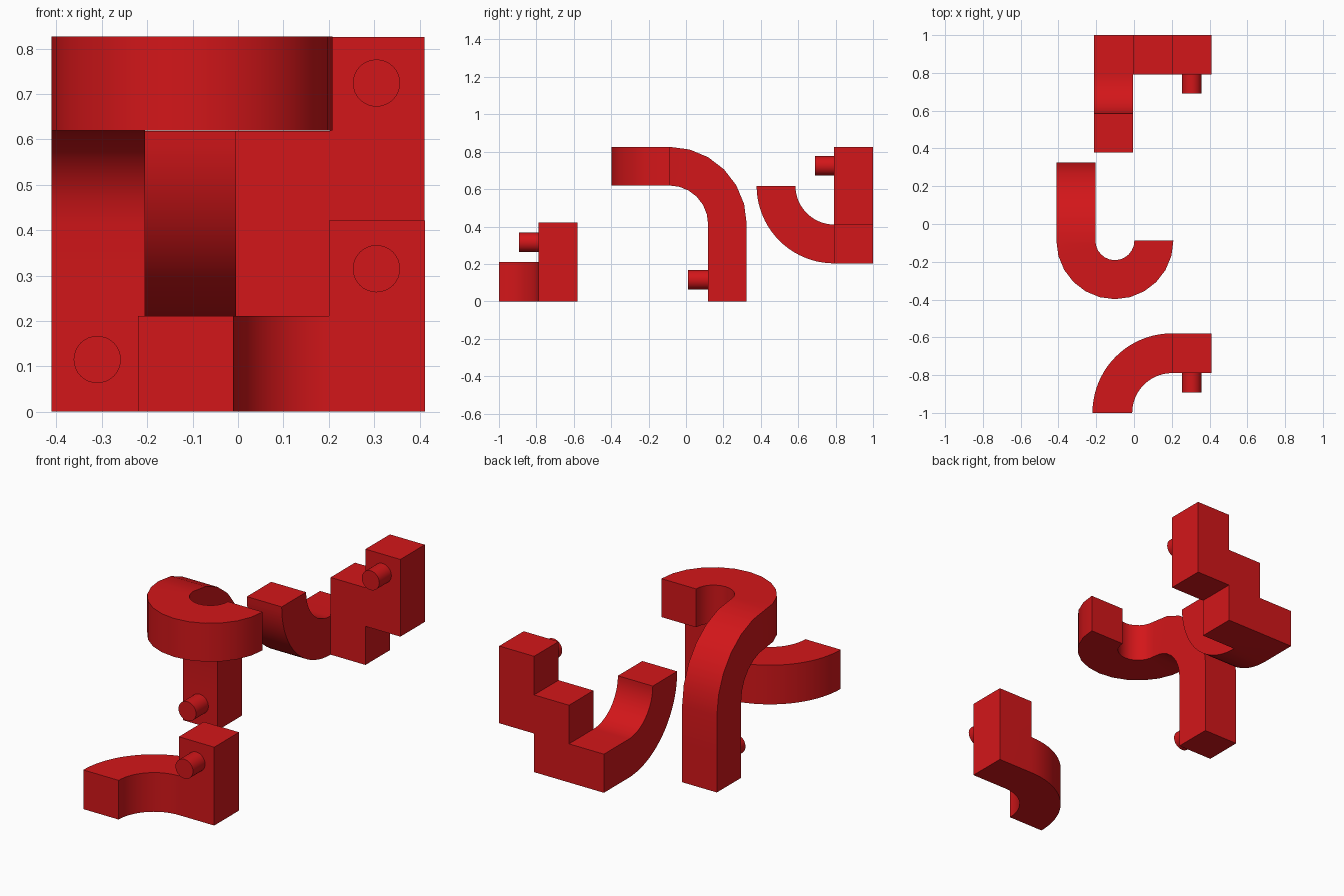
import bpy, bmesh
from math import cos, sin, radians, pi

if "Cube" in bpy.data.objects:
    bpy.data.objects.remove(bpy.data.objects["Cube"])

red = bpy.data.materials.new("red")
red.diffuse_color = (0.65, 0.008, 0.01, 1)
red.use_nodes = True
red.node_tree.nodes["Principled BSDF"].inputs["Base Color"].default_value = red.diffuse_color


def finish(ob):
    ob.data.materials.append(red)
    bpy.ops.object.select_all(action='DESELECT')
    ob.select_set(True)
    bpy.context.view_layer.objects.active = ob
    bpy.ops.object.shade_smooth_by_angle(angle=radians(30))


def cell(x, y, z):
    # unit cube as two square sections
    return [[(x, y, h), (x + 1, y, h), (x + 1, y + 1, h), (x, y + 1, h)] for h in (z, z + 1)]


def bend(axes, centre, radii, width, start, end, steps):
    # square bar swept round an arc in the plane of two axes
    a, b = axes
    w = 3 - a - b
    sections = []
    for i in range(steps + 1):
        t = radians(start + (end - start) * i / steps)
        ring = []
        for r, s in ((radii[0], 0), (radii[1], 0), (radii[1], 1), (radii[0], 1)):
            p = [0, 0, 0]
            p[a] = centre[0] + r * cos(t)
            p[b] = centre[1] + r * sin(t)
            p[w] = width + s
            ring.append(tuple(p))
        sections.append(ring)
    return sections


def piece(name, parts, origin, size):
    # weld parts together; faces shared by two parts cancel out
    bm = bmesh.new()
    verts, faces = {}, {}

    def vert(p):
        k = tuple(round(c, 4) + 0.0 for c in p)
        if k not in verts:
            verts[k] = bm.verts.new([o + size * c for o, c in zip(origin, p)])
        return verts[k]

    def face(vs):
        k = frozenset(vs)
        if k in faces:
            del faces[k]
        else:
            faces[k] = vs

    for sections in parts:
        rings = [[vert(p) for p in s] for s in sections]
        face(rings[0])
        face(rings[-1])
        for r, q in zip(rings, rings[1:]):
            for i in range(4):
                j = (i + 1) % 4
                face([r[i], r[j], q[j], q[i]])
    for vs in faces.values():
        bm.faces.new(vs)
    bmesh.ops.recalc_face_normals(bm, faces=bm.faces[:])
    me = bpy.data.meshes.new(name)
    bm.to_mesh(me)
    bm.free()
    ob = bpy.data.objects.new(name, me)
    bpy.context.collection.objects.link(ob)
    finish(ob)


def peg(name, x, z, y_face):
    bpy.ops.mesh.primitive_cylinder_add(vertices=32, radius=0.052, depth=0.105,
                                        location=(x, y_face - 0.0525, z),
                                        rotation=(pi / 2, 0, 0))
    ob = bpy.context.object
    ob.name = name
    finish(ob)


# front piece: flat quarter bend ending in a two-cell post
piece("front_piece",
      [bend((0, 1), (2, 0), (1, 2), 0, 180, 90, 20), cell(2, 1, 0), cell(2, 1, 1)],
      (-0.22, -1, 0), 0.2105)
peg("front_peg", 0.305, 0.315, -0.787)

# middle piece: post, vertical bend, then horizontal hook
piece("middle_piece",
      [cell(0, 2.5, 0), cell(0, 2.5, 1),
       bend((1, 2), (1.5, 2), (1, 2), 0, 0, 90, 6),
       bend((0, 1), (1.5, 1.5), (0.5, 1.5), 3, 180, 360, 12)],
      (-0.411, -0.398, 0), 0.2065)
peg("middle_peg", -0.31, 0.115, 0.117)

# back piece: upward quarter bend joined to a staircase of cells
piece("back_piece",
      [bend((1, 2), (2, 2), (1, 2), 0, 180, 270, 20),
       cell(0, 2, 0), cell(1, 2, 0), cell(1, 2, 1), cell(2, 2, 1), cell(2, 2, 2)],
      (-0.212, 0.3775, 0.203), 0.2075)
peg("back_peg", 0.305, 0.724, 0.795)
